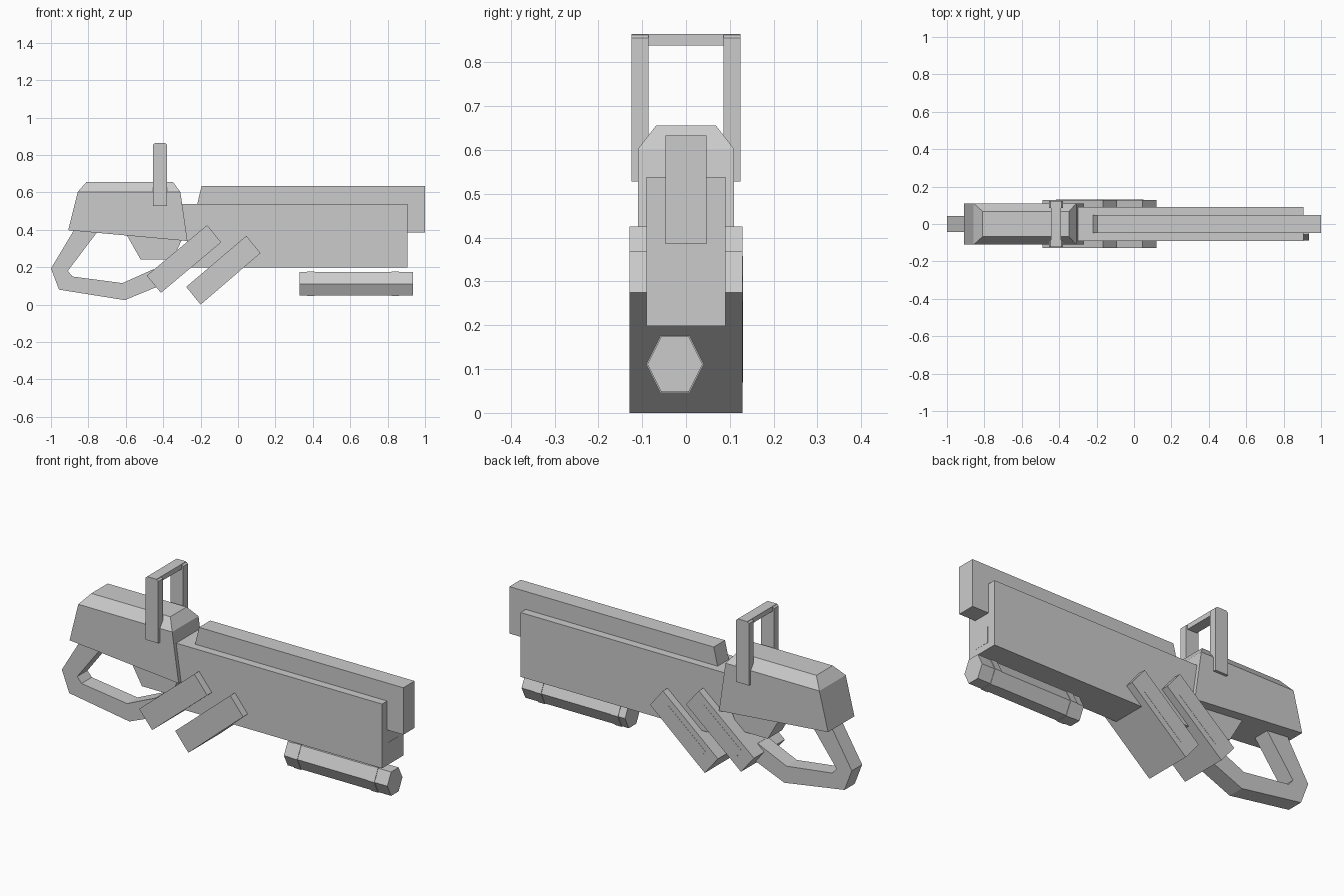
import bpy, bmesh, math
from mathutils import Vector

if "Cube" in bpy.data.objects:
    bpy.data.objects.remove(bpy.data.objects["Cube"])


def finish(name, bm):
    bmesh.ops.recalc_face_normals(bm, faces=bm.faces)
    me = bpy.data.meshes.new(name)
    bm.to_mesh(me)
    bm.free()
    ob = bpy.data.objects.new(name, me)
    bpy.context.collection.objects.link(ob)
    return ob


def loft(name, rings):
    """Skin matching closed rings and cap both ends."""
    bm = bmesh.new()
    rows = [[bm.verts.new(p) for p in ring] for ring in rings]
    n = len(rows[0])
    for a, b in zip(rows, rows[1:]):
        for i in range(n):
            j = (i + 1) % n
            bm.faces.new((a[i], a[j], b[j], b[i]))
    bm.faces.new(rows[0])
    bm.faces.new(rows[-1])
    return finish(name, bm)


def plate(name, profile, y0, y1):
    """Side profile (x, z) extruded across y."""
    return loft(name, [[(x, y, z) for x, z in profile] for y in (y0, y1)])


def box(name, x0, x1, y0, y1, z0, z1):
    return plate(name, [(x0, z0), (x1, z0), (x1, z1), (x0, z1)], y0, y1)


# Main body, top barrel and muzzle port
plate("main_body", [(-0.30, 0.538), (-0.27, 0.34), (-0.25, 0.198),
                    (0.905, 0.198), (0.905, 0.538)], -0.09, 0.09)
plate("top_barrel", [(-0.255, 0.385), (1.0, 0.385), (1.0, 0.633), (-0.195, 0.633)],
      -0.047, 0.047)
box("muzzle_port", 0.85, 0.906, -0.045, 0.043, 0.232, 0.315)


# Rear receiver with bevelled roof
def section(x0, x1, z0, z1, w):
    return [(x0, -w, z0), (x1, -w, z1), (x1, w, z1), (x0, w, z0)]


loft("receiver", [section(-0.908, -0.27, 0.398, 0.34, 0.11),
                  section(-0.857, -0.308, 0.602, 0.602, 0.11),
                  section(-0.81, -0.348, 0.656, 0.656, 0.068)])

# Open rear handle and trigger block
plate("rear_handle", [(-0.88, 0.42), (-0.88, 0.393), (-1.0, 0.193), (-0.957, 0.08),
                      (-0.605, 0.024), (-0.44, 0.092), (-0.38, 0.16), (-0.45, 0.19),
                      (-0.618, 0.115), (-0.885, 0.15), (-0.91, 0.18),
                      (-0.755, 0.385), (-0.755, 0.42)], -0.043, 0.043)
plate("trigger_block", [(-0.605, 0.39), (-0.52, 0.24), (-0.35, 0.24), (-0.28, 0.39)],
      -0.06, 0.06)

# Sight frame: two posts and a cross bar
for side, s in (("left", 1), ("right", -1)):
    plate("sight_post_" + side, [(-0.455, 0.528), (-0.38, 0.528), (-0.38, 0.855),
                                 (-0.388, 0.862), (-0.447, 0.862), (-0.455, 0.855)],
          s * 0.085, s * 0.124)
box("sight_bar", -0.445, -0.39, -0.124, 0.124, 0.838, 0.864)

# Two slanted magazine slabs with a panel on the back face
for i, corners in enumerate([[(-0.165, 0.425), (-0.09, 0.333), (-0.412, 0.063), (-0.488, 0.155)],
                             [(0.045, 0.368), (0.12, 0.275), (-0.20, 0.0), (-0.277, 0.095)]]):
    plate(f"magazine_{i + 1}", corners, -0.129, 0.129)
    a, b, c, d = (Vector(p) for p in corners)
    mid, along, across = (a + b + c + d) / 4, (a - d) * 0.34, (b - a) * 0.24
    panel = [mid + along - across, mid + along + across,
             mid - along + across, mid - along - across]
    plate(f"magazine_panel_{i + 1}", [tuple(p) for p in panel], 0.12, 0.130)


# Six-sided underbarrel tube with two raised bands and hangers
def hexagon(x, r):
    return [(x, -0.025 + r * math.cos(k * math.pi / 3),
             0.111 + r * 1.155 * math.sin(k * math.pi / 3)) for k in range(6)]


loft("under_tube", [hexagon(0.33, 0.063), hexagon(0.935, 0.063)])
for i, x in enumerate((0.37, 0.82)):
    loft(f"tube_band_{i + 1}", [hexagon(x, 0.066), hexagon(x + 0.04, 0.066)])
